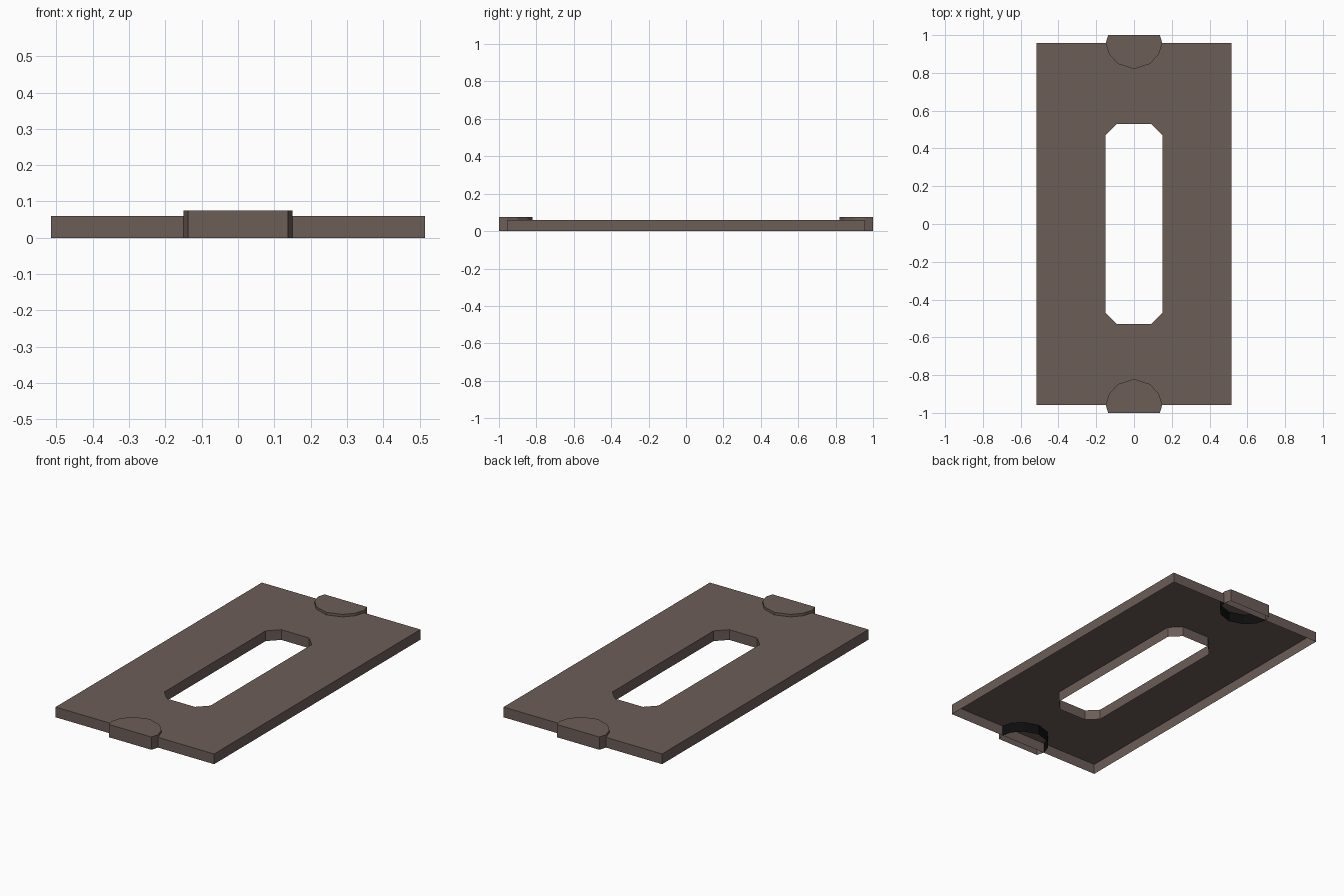
import bpy, bmesh

if "Cube" in bpy.data.objects:
    bpy.data.objects.remove(bpy.data.objects["Cube"])

def material(name, rgb):
    m = bpy.data.materials.new(name)
    m.diffuse_color = (*rgb, 1)
    m.use_nodes = True
    m.node_tree.nodes["Principled BSDF"].inputs["Base Color"].default_value = m.diffuse_color
    return m

BROWN = material("warm_brown", (0.15, 0.11, 0.097))
BLACK = material("near_black", (0.004, 0.004, 0.004))
PLATE_Z, CLIP_Z, EDGE_Y = 0.06, 0.075, 0.957

def finish(bm, name):
    me = bpy.data.meshes.new(name)
    bm.to_mesh(me)
    bm.free()
    me.materials.append(BROWN)
    me.materials.append(BLACK)
    ob = bpy.data.objects.new(name, me)
    bpy.context.collection.objects.link(ob)

def ring(bm, pts, z):
    return [bm.verts.new((x, y, z)) for x, y in pts]

def walls(bm, low, high):
    """Side faces between two rings, outward for counterclockwise rings."""
    n = len(low)
    return [bm.faces.new((low[i], low[(i + 1) % n], high[(i + 1) % n], high[i]))
            for i in range(n)]

# Plate: thin shell open below, with a chamfered slot
bm = bmesh.new()
outer = [(-.515, -EDGE_Y), (.515, -EDGE_Y), (.515, EDGE_Y), (-.515, EDGE_Y)]
quarter = [(.15, .47), (.09, .53)]
slot = (quarter + [(-x, y) for x, y in reversed(quarter)]
        + [(-x, -y) for x, y in quarter] + [(x, -y) for x, y in reversed(quarter)])
rims = []
for pts in (outer, slot[::-1]):
    top = ring(bm, pts, PLATE_Z)
    walls(bm, ring(bm, pts, 0), top)
    rims += [bm.edges.get((top[i], top[(i + 1) % len(top)])) for i in range(len(top))]
fill = bmesh.ops.triangle_fill(bm, edges=rims, use_beauty=True, normal=(0, 0, 1))
for f in fill["geom"]:
    if isinstance(f, bmesh.types.BMFace):
        f.normal_update()
        if f.normal.z < 0:
            f.normal_flip()
finish(bm, "plate")

# End clips: rounded tabs, black where hidden beneath the plate
half = [(.085, .848), (.132, .90), (.15, EDGE_Y), (.137, 1.0)]
profile = [(0, .82)] + half + [(-x, y) for x, y in reversed(half)]
for name, s in (("back_clip", 1), ("front_clip", -1)):
    pts = [(x * s, y * s) for x, y in profile]
    bm = bmesh.new()
    low, mid, high = (ring(bm, pts, z) for z in (0, PLATE_Z, CLIP_Z))
    for f in walls(bm, low, mid):
        if abs(f.calc_center_median().y) < EDGE_Y:
            f.material_index = 1
    walls(bm, mid, high)
    bm.faces.new(high)
    finish(bm, name)
